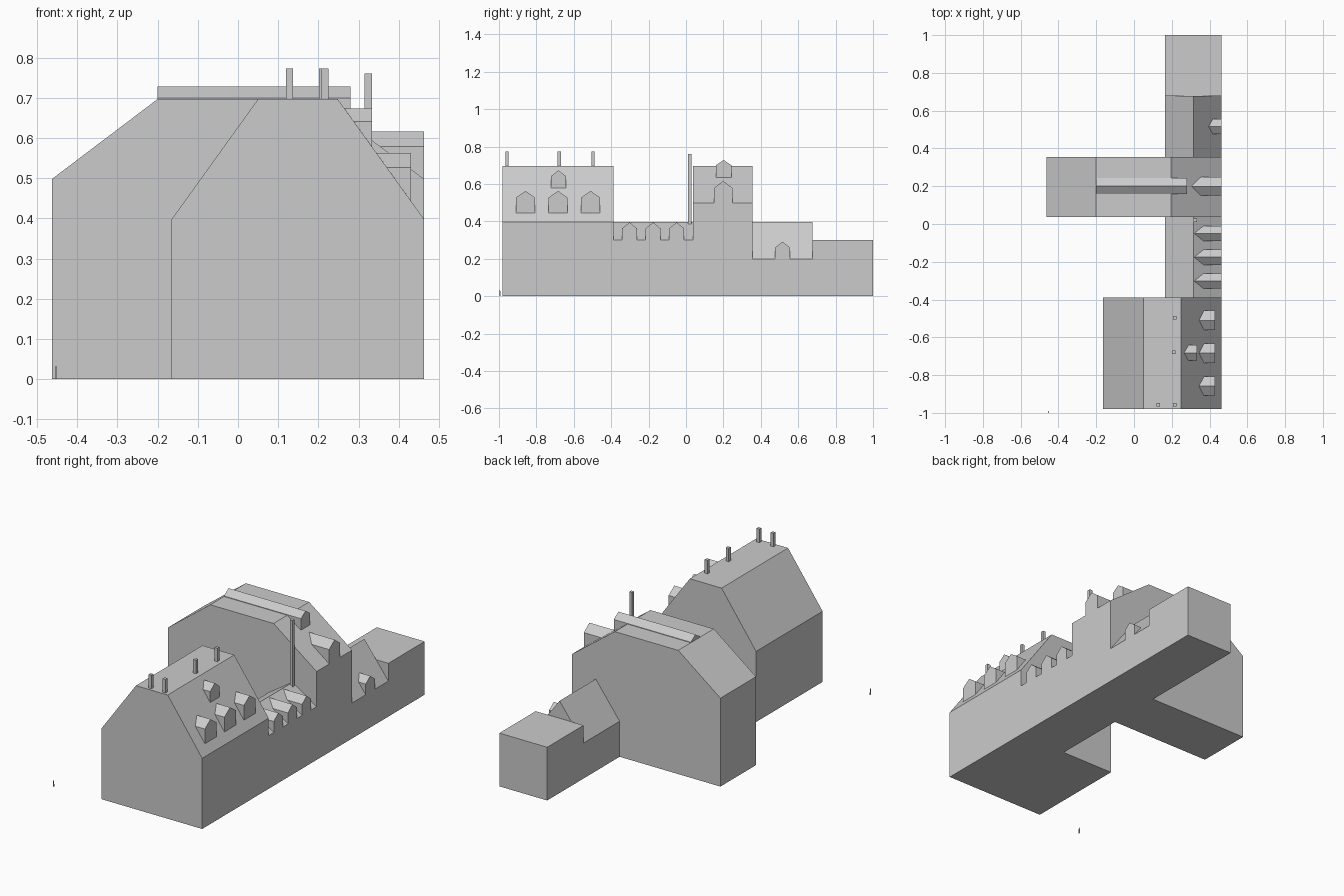
import bpy, bmesh

if "Cube" in bpy.data.objects:
    bpy.data.objects.remove(bpy.data.objects["Cube"])


def make(name, verts, faces):
    """Mesh object with outward normals."""
    bm = bmesh.new()
    vs = [bm.verts.new(v) for v in verts]
    for f in faces:
        bm.faces.new([vs[i] for i in f])
    bmesh.ops.recalc_face_normals(bm, faces=bm.faces)
    me = bpy.data.meshes.new(name)
    bm.to_mesh(me)
    bm.free()
    ob = bpy.data.objects.new(name, me)
    bpy.context.collection.objects.link(ob)
    return ob


def prism(name, profile, a, b, axis='y'):
    """Extrude a closed profile (x,z along y, or y,z along x) from a to b."""
    n = len(profile)
    verts = []
    for t in (a, b):
        verts += [(p, t, z) if axis == 'y' else (t, p, z) for p, z in profile]
    faces = [list(range(n)), list(range(n, 2 * n))]
    faces += [(i, (i + 1) % n, n + (i + 1) % n, n + i) for i in range(n)]
    return make(name, verts, faces)


def box(name, x0, x1, y0, y1, z0, z1):
    return prism(name, [(x0, z0), (x1, z0), (x1, z1), (x0, z1)], y0, y1)


def dormer(name, x, yc, width, z0, z_eave, z_ridge, slope):
    """Gabled dormer whose back lies on a roof rising towards -x."""
    h = width / 2
    front = [(-h, z0), (h, z0), (h, z_eave), (0, z_ridge), (-h, z_eave)]
    verts = [(x, yc + y, z) for y, z in front]
    verts += [(x - (z - z0) / slope, yc + y, z) for y, z in front[2:]]
    faces = [(0, 1, 2, 3, 4), (1, 2, 5), (0, 4, 7),
             (2, 3, 6, 5), (3, 4, 7, 6), (0, 1, 5, 6, 7)]
    return make(name, verts, faces)


R = 0.463    # shared street wall
L = 0.165    # back wall of the narrow wing
M = (R + L) / 2

# Main volumes
prism("front_block", [(-0.165, 0), (R, 0), (R, 0.398), (0.248, 0.697),
                      (0.05, 0.697), (-0.165, 0.398)], -0.98, -0.388)
prism("link_wing", [(L, 0), (R, 0), (R, 0.3), (M, 0.398), (L, 0.3)],
      -0.388, 0.038)
prism("hall", [(-R, 0), (R, 0), (R, 0.498), (0.195, 0.697),
               (-0.2, 0.697), (-R, 0.498)], 0.038, 0.355)
prism("low_wing", [(L, 0), (R, 0), (R, 0.2), (M, 0.398), (L, 0.2)],
      0.355, 0.677)
box("flat_annex", L, R, 0.677, 1.0, 0, 0.3)

# Ridge lantern on the hall, its front end following the roof slope
y0, y1 = 0.16, 0.243
prism("roof_lantern", [(y0, 0.635), (y1, 0.635), (y1, 0.7),
                       ((y0 + y1) / 2, 0.728), (y0, 0.7)], -0.2, 0.28, 'x')

# Dormers
steep = 0.299 / 0.215
for i, y in enumerate((-0.858, -0.684, -0.51)):
    dormer(f"front_dormer_{i}", 0.43, y, 0.102, 0.444, 0.527, 0.563, steep)
dormer("front_upper_dormer", 0.333, -0.682, 0.082, 0.579, 0.641, 0.673, steep)
for i, y in enumerate((-0.302, -0.176, -0.05)):
    dormer(f"link_dormer_{i}", R, y, 0.081, 0.3, 0.362, 0.395, 0.098 / 0.149)
dormer("hall_dormer", R, 0.199, 0.098, 0.498, 0.579, 0.616, 0.199 / 0.268)
dormer("low_dormer", R, 0.516, 0.081, 0.2, 0.26, 0.291, 0.198 / 0.149)

# Chimneys
s = 0.009
chimneys = [(0.128, -0.957, 0.697, 0.773), (0.216, -0.957, 0.697, 0.773),
            (0.211, -0.678, 0.697, 0.773), (0.216, -0.497, 0.697, 0.773),
            (0.324, 0.02, 0.385, 0.76)]
for i, (x, y, z0, z1) in enumerate(chimneys):
    box(f"chimney_{i}", x - s, x + s, y - s, y + s, z0, z1)

# Tiny scale figure
fx, fy = -0.453, -0.995
box("figure_torso", fx - .002, fx + .002, fy - .003, fy + .003, 0.014, 0.027)
box("figure_head", fx - .0015, fx + .0015, fy - .0015, fy + .0015, 0.027, 0.033)
for i, d in enumerate((-1, 1)):
    y = fy + d * 0.003
    box(f"figure_leg_{i}", fx - .0015, fx + .0015, y - .0015, y + .0015, 0, 0.014)
